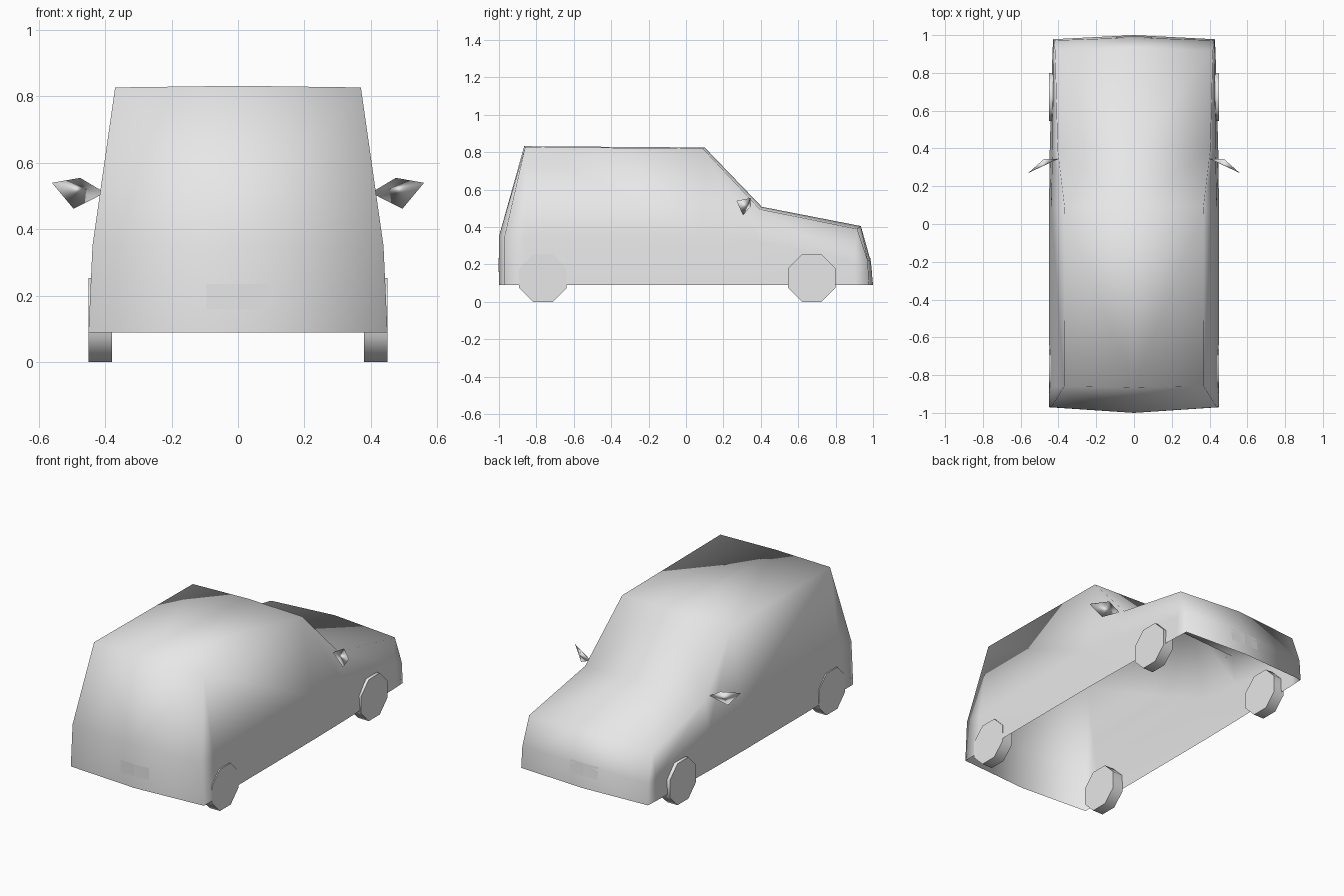
import bpy, bmesh, math
from mathutils import Matrix, Vector

cube = bpy.data.objects.get("Cube")
if cube:
    bpy.data.objects.remove(cube, do_unlink=True)

grey = bpy.data.materials.new("plain_grey")
grey.use_nodes = True
grey.diffuse_color = (0.8, 0.8, 0.8, 1)
grey.node_tree.nodes["Principled BSDF"].inputs["Base Color"].default_value = (0.8, 0.8, 0.8, 1)


def add_object(name, bm, smooth=True, outward=True):
    if outward:
        bmesh.ops.recalc_face_normals(bm, faces=bm.faces)
    for f in bm.faces:
        f.smooth = smooth
    mesh = bpy.data.meshes.new(name)
    bm.to_mesh(mesh)
    bm.free()
    mesh.materials.append(grey)
    ob = bpy.data.objects.new(name, mesh)
    bpy.context.collection.objects.link(ob)
    return ob


def mirror_x(ob):
    mod = ob.modifiers.new("mirror", 'MIRROR')
    mod.use_clip = True
    return ob


# Body shell: centre and edge profiles from tail to nose, open underneath
FLOOR = 0.09
centre = [(-1, FLOOR), (-1, .35), (-.865, .832), (.1, .825),
          (.405, .508), (.935, .405), (.987, .22), (1, FLOOR)]
edge = [(.45, -.97, FLOOR), (.438, -.97, .35), (.37, -.86, .827), (.368, .09, .82),
        (.405, .395, .495), (.418, .915, .39), (.425, .972, .22), (.428, .978, FLOOR)]
belt = [(.438, -.86, .35), (.438, .09, .35), (.432, .395, .32), (.427, .9, .22)]
sill_x = [.45, .45, .446, .432]

bm = bmesh.new()
C = [bm.verts.new((0, y, z)) for y, z in centre]
E = [bm.verts.new(p) for p in edge]
M = [bm.verts.new(p) for p in belt]
S = [bm.verts.new((x, p[1], FLOOR)) for x, p in zip(sill_x, belt)]
for i in range(len(C) - 1):
    bm.faces.new((C[i], E[i], E[i + 1], C[i + 1]))
for i in range(3):
    bm.faces.new((E[i + 2], M[i], M[i + 1], E[i + 3]))
    bm.faces.new((M[i], S[i], S[i + 1], M[i + 1]))
bm.faces.new((E[1], M[0], E[2]))
bm.faces.new((E[0], S[0], M[0], E[1]))
bm.faces.new((E[5], M[3], E[6]))
bm.faces.new((M[3], S[3], E[7], E[6]))
bmesh.ops.recalc_face_normals(bm, faces=bm.faces)
bm.normal_update()
if sum(f.normal.x for f in bm.faces) < 0:
    bmesh.ops.reverse_faces(bm, faces=bm.faces)
mirror_x(add_object("body_shell", bm, outward=False))

# Wheels: eight-sided discs with a smooth tread
for label, y in (("nose", .672), ("tail", -.765)):
    for side, x in (("left", .415), ("right", -.415)):
        bm = bmesh.new()
        bmesh.ops.create_cone(bm, cap_ends=True, segments=8, radius1=.137, radius2=.137, depth=.07)
        turn = Matrix.Rotation(math.pi / 2, 4, 'Y') @ Matrix.Rotation(math.pi / 8, 4, 'Z')
        bmesh.ops.transform(bm, matrix=Matrix.Translation((x, y, .1266)) @ turn, verts=bm.verts)
        wheel = add_object(f"{label}_{side}_wheel", bm)
        bpy.ops.object.select_all(action='DESELECT')
        wheel.select_set(True)
        bpy.context.view_layer.objects.active = wheel
        bpy.ops.object.shade_smooth_by_angle(angle=math.radians(50))

# Door mirrors: slim pointed pods
bm = bmesh.new()
pod = [bm.verts.new(p) for p in ((.40, .345, .51), (.475, .345, .555),
                                 (.495, .305, .462), (.56, .27, .54))]
for i in range(4):
    bm.faces.new([v for j, v in enumerate(pod) if j != i])
mirror_x(add_object("door_mirrors", bm))

# Number plates: thin sheets folded along the centre line to follow the bow
for name, way, low, high, fold in (("tail_plate", -1, 1.002, 1.002, .0065),
                                   ("nose_plate", 1, .994, .986, .0045)):
    bm = bmesh.new()
    pts = [(0, way * low, .16), (.095, way * (low - fold), .16),
           (.095, way * (high - fold), .235), (0, way * high, .235)]
    face = bm.faces.new([bm.verts.new(p) for p in pts])
    face.normal_update()
    if face.normal.y * way < 0:
        face.normal_flip()
    mirror_x(add_object(name, bm, smooth=False, outward=False))
